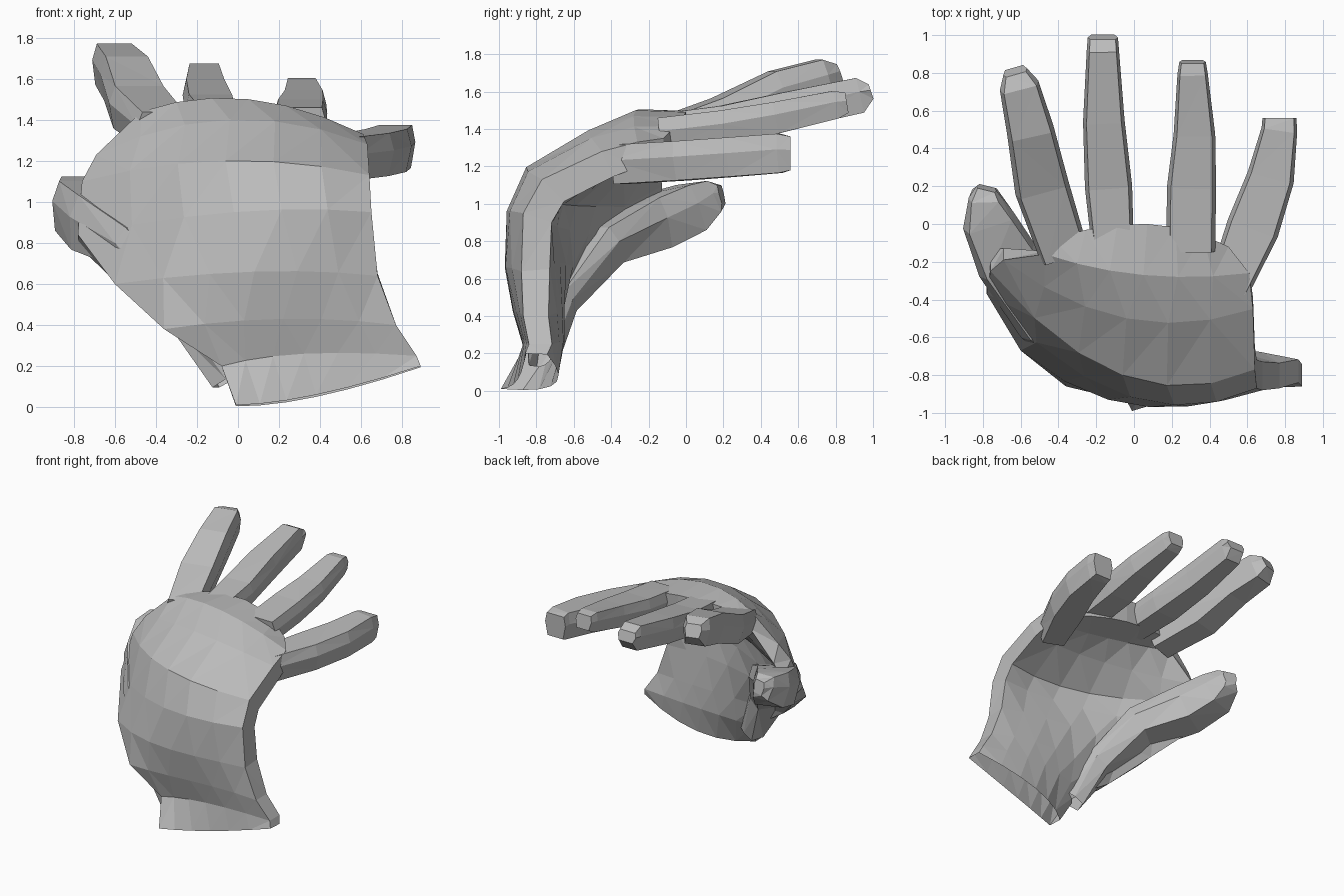
import bpy, bmesh
from mathutils import Vector as V

if "Cube" in bpy.data.objects:
    bpy.data.objects.remove(bpy.data.objects["Cube"])

skin = bpy.data.materials.new("plain_grey")
skin.use_nodes = True
GREY = (0.5, 0.5, 0.5, 1)
skin.diffuse_color = GREY
skin.node_tree.nodes["Principled BSDF"].inputs["Base Color"].default_value = GREY


def loft(name, rings):
    """Skin a list of equal rings and cap the ends."""
    bm = bmesh.new()
    rows = [[bm.verts.new(p) for p in ring] for ring in rings]
    for a, b in zip(rows, rows[1:]):
        n = len(a)
        for i in range(n):
            j = (i + 1) % n
            bm.faces.new((a[i], a[j], b[j], b[i]))
    bm.faces.new(rows[0])
    bm.faces.new(rows[-1])
    bmesh.ops.triangulate(bm, faces=bm.faces[:])
    bmesh.ops.recalc_face_normals(bm, faces=bm.faces[:])
    mesh = bpy.data.meshes.new(name)
    bm.to_mesh(mesh)
    bm.free()
    mesh.materials.append(skin)
    obj = bpy.data.objects.new(name, mesh)
    bpy.context.collection.objects.link(obj)
    return obj


def palm_ring(left, mid, right, inward, shoulder):
    """Arc through three points on the back of the hand, thickened inward."""
    l, m, r, d = V(left), V(mid), V(right), V((0, *inward))
    outer, inner = [], []
    steps = 6
    for i in range(steps + 1):
        t = i / steps
        p = l * (2 * t - 1) * (t - 1) + m * 4 * t * (1 - t) + r * t * (2 * t - 1)
        inner.append(p + d * (0.56 + 1.76 * t * (1 - t)))
        p.y -= shoulder * 6.75 * t * (1 - t) ** 2
        outer.append(p)
    return outer + inner[::-1]


# Cross-section of a digit: flat top, bevelled sides
SECTION = [(-.42, .5), (.42, .5), (.5, .1), (.38, -.5), (-.38, -.5), (-.5, .1)]


def digit(name, stations):
    """Each station is x, y, z, width, height along the bone."""
    pts = [V(s[:3]) for s in stations]
    rings = []
    for i, s in enumerate(stations):
        along = pts[min(i + 1, len(pts) - 1)] - pts[max(i - 1, 0)]
        side = along.cross(V((0, 0, 1))).normalized()
        up = side.cross(along).normalized()
        rings.append([pts[i] + side * u * s[3] + up * v * s[4] for u, v in SECTION])
    return loft(name, rings)


# Wrist, back of the hand and palm
hand = loft("hand", [palm_ring(*s) for s in (
    ((-.01, -.99, .01), (.38, -.90, .06), (.89, -.86, .20), (.21, -.01), 0),
    ((-.08, -.86, .20), (.32, -.87, .26), (.87, -.84, .25), (.22, 0), 0),
    ((-.36, -.86, .38), (.22, -.89, .43), (.77, -.87, .40), (.24, 0), .04),
    ((-.60, -.67, .60), (.08, -.91, .66), (.68, -.88, .64), (.27, .02), .07),
    ((-.78, -.37, .84), (-.02, -.89, .95), (.65, -.87, .95), (.27, -.09), .03),
    ((-.76, -.25, 1.10), (-.06, -.80, 1.20), (.64, -.77, 1.13), (.21, -.21), 0),
    ((-.69, -.19, 1.23), (-.04, -.50, 1.40), (.63, -.45, 1.28), (.11, -.24), 0),
    ((-.47, -.16, 1.44), (.05, -.27, 1.50), (.61, -.26, 1.33), (.03, -.23), 0),
    ((-.43, -.08, 1.45), (.07, .00, 1.49), (.50, -.12, 1.35), (0, -.19), 0),
)])

digits = [
    digit("index_finger", [
        (-.37, -.16, 1.35, .26, .18), (-.49, .20, 1.46, .29, .22),
        (-.55, .50, 1.60, .25, .23), (-.61, .74, 1.67, .21, .21),
        (-.63, .81, 1.70, .13, .10)]),
    digit("middle_finger", [
        (-.11, -.15, 1.39, .22, .18), (-.135, .20, 1.43, .25, .19),
        (-.16, .55, 1.50, .22, .20), (-.165, .93, 1.58, .17, .19),
        (-.165, .99, 1.60, .16, .08)]),
    digit("ring_finger", [
        (.30, -.14, 1.37, .26, .18), (.305, .20, 1.41, .26, .18),
        (.32, .48, 1.46, .22, .17), (.31, .80, 1.53, .16, .15),
        (.31, .86, 1.54, .14, .11)]),
    digit("little_finger", [
        (.49, -.36, 1.21, .22, .21), (.63, -.02, 1.23, .28, .21),
        (.725, .25, 1.25, .25, .21), (.77, .50, 1.27, .19, .21),
        (.77, .56, 1.27, .18, .18)]),
    # Thumb, with its muscle running down into the wrist
    digit("thumb", [
        (-.05, -.77, .13, .14, .14), (-.24, -.71, .48, .28, .17),
        (-.46, -.47, .78, .38, .22), (-.68, -.18, .90, .34, .28),
        (-.775, .03, .98, .28, .26), (-.79, .15, 1.04, .17, .18),
        (-.78, .19, 1.05, .11, .10)]),
]

# Merge the digits into one skin
for part in digits:
    union = hand.modifiers.new(part.name, "BOOLEAN")
    union.operation = "UNION"
    union.solver = "EXACT"
    union.object = part
bpy.context.view_layer.update()
merged = bpy.data.meshes.new_from_object(
    hand.evaluated_get(bpy.context.evaluated_depsgraph_get()))
hand.modifiers.clear()
hand.data = merged
for part in digits:
    bpy.data.objects.remove(part)

# Open the wrist end
bm = bmesh.new()
bm.from_mesh(merged)
rim = [f for f in bm.faces
       if f.normal.z < -0.85 and f.calc_center_median().z < 0.25]
bmesh.ops.delete(bm, geom=rim, context="FACES")
bm.to_mesh(merged)
bm.free()
